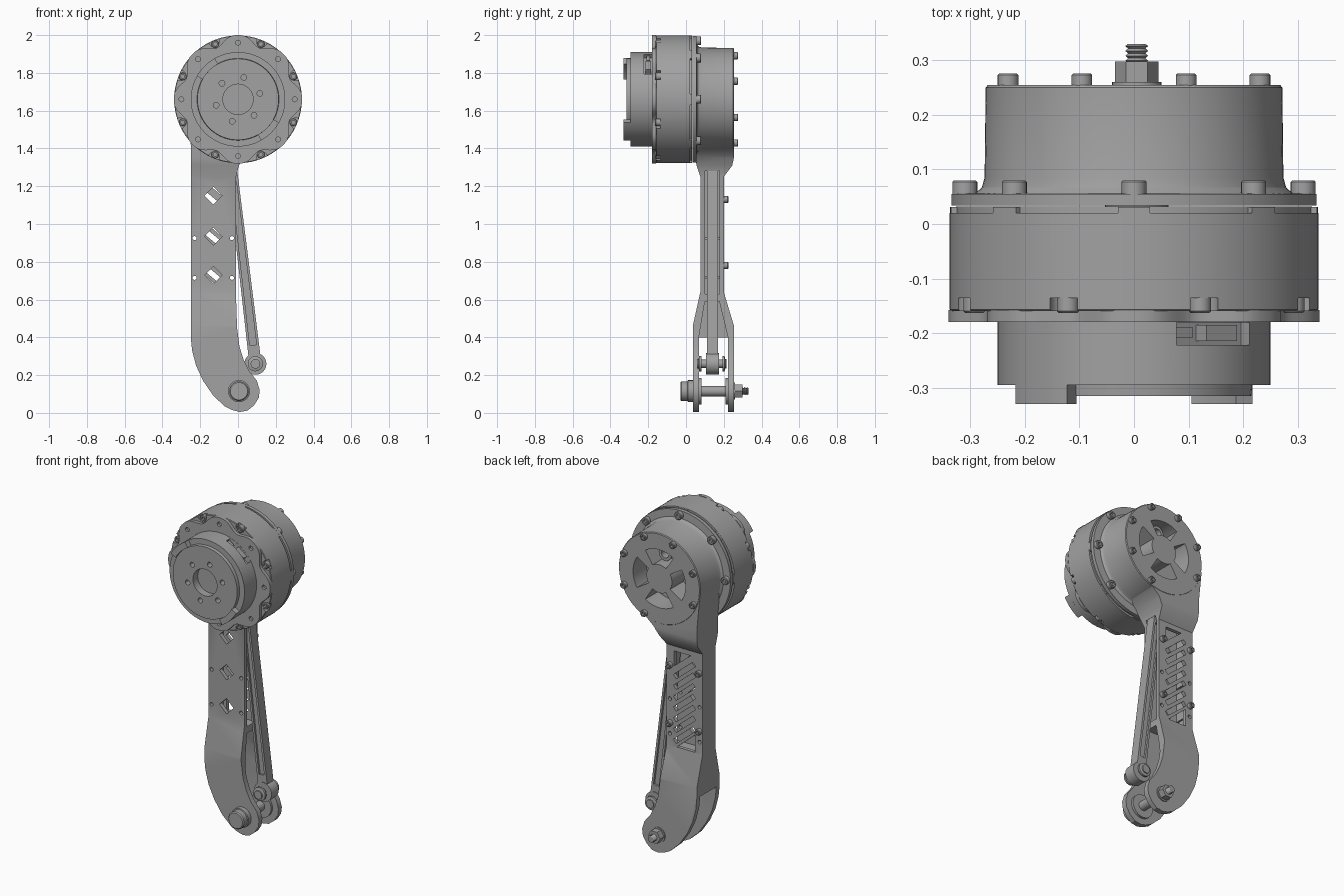
import bpy, bmesh, math
from mathutils import Vector

ZC = 1.66                      # height of the motor axis
TAU = 2 * math.pi

cube = bpy.data.objects.get("Cube")
if cube:
    bpy.data.objects.remove(cube, do_unlink=True)

grey = bpy.data.materials.new("machined grey")
grey.use_nodes = True
COLOR = (0.36, 0.36, 0.36, 1)
grey.diffuse_color = COLOR
grey.node_tree.nodes["Principled BSDF"].inputs["Base Color"].default_value = COLOR


def make(name, bm):
    bmesh.ops.recalc_face_normals(bm, faces=bm.faces)
    mesh = bpy.data.meshes.new(name)
    bm.to_mesh(mesh)
    bm.free()
    mesh.materials.append(grey)
    ob = bpy.data.objects.new(name, mesh)
    bpy.context.scene.collection.objects.link(ob)
    return ob


def prism(name, pts, lo, hi, axis="y"):
    """Extrude an outline: (x, z) along y, or (y, z) along x."""
    bm = bmesh.new()
    place = (lambda p, d: (p[0], d, p[1])) if axis == "y" else (lambda p, d: (d, p[0], p[1]))
    a = [bm.verts.new(place(p, lo)) for p in pts]
    b = [bm.verts.new(place(p, hi)) for p in pts]
    bm.faces.new(a)
    bm.faces.new(b[::-1])
    for i in range(len(pts)):
        j = (i + 1) % len(pts)
        bm.faces.new((a[i], a[j], b[j], b[i]))
    return make(name, bm)


def ring_pts(x, z, r, n, turn=0):
    return [(x + r * math.cos(TAU * i / n + turn), z + r * math.sin(TAU * i / n + turn)) for i in range(n)]


def cyl(name, x, z, r, y0, y1, n=32):
    return prism(name, ring_pts(x, z, r, n), y0, y1)


def rect(cx, cz, w, h, deg):
    c, s = math.cos(math.radians(deg)), math.sin(math.radians(deg))
    return [(cx + u * c - v * s, cz + u * s + v * c)
            for u, v in ((-w / 2, -h / 2), (w / 2, -h / 2), (w / 2, h / 2), (-w / 2, h / 2))]


def lathe(name, profile, x=0, z=ZC, n=96):
    """Spin an (r, y) profile that starts and ends on the axis."""
    bm = bmesh.new()
    vs = [bm.verts.new((x + r, y, z)) for r, y in profile]
    edges = [bm.edges.new(p) for p in zip(vs, vs[1:])]
    bmesh.ops.spin(bm, geom=vs + edges, cent=(x, 0, z), axis=(0, 1, 0), angle=TAU, steps=n)
    bmesh.ops.remove_doubles(bm, verts=bm.verts, dist=1e-5)
    return make(name, bm)


def sector(name, mid, half, r0, r1, y0, y1, n=14):
    arc = [math.radians(mid - half + 2 * half * i / n) for i in range(n + 1)]
    pts = [(r1 * math.cos(a), ZC + r1 * math.sin(a)) for a in arc]
    pts += [(r0 * math.cos(a), ZC + r0 * math.sin(a)) for a in reversed(arc)]
    return prism(name, pts, y0, y1)


def boolean(target, tools, op="DIFFERENCE"):
    for tool in tools:
        mod = target.modifiers.new("cut", "BOOLEAN")
        mod.operation, mod.solver, mod.object = op, "EXACT", tool
        with bpy.context.temp_override(object=target, active_object=target, selected_objects=[target]):
            bpy.ops.object.modifier_apply(modifier=mod.name)
        bpy.data.objects.remove(tool, do_unlink=True)


def around(r, deg):
    return r * math.cos(math.radians(deg)), ZC + r * math.sin(math.radians(deg))


def screw(name, x, z, r, y0, y1):
    """Socket head screw whose open end is y1."""
    d = 1 if y1 > y0 else -1
    lathe(name, [(0, y0), (r, y0), (r, y1 - d * .003), (r - .003, y1), (r * .5, y1),
                 (r * .5, y1 - d * .012), (0, y1 - d * .012)], x, z, 20)


# Motor drum with pockets for the front screws
drum = lathe("motor_drum", [(0, -.16), (.335, -.16), (.338, -.157), (.338, .02), (.326, .02),
                            (.326, .032), (0, .032)])
odd = [22.5 + 45 * k for k in range(8)]
even = [45 * k for k in range(8)]
boolean(drum, [cyl("pocket", *around(.33, a), .028, -.2, -.136, 20) for a in odd])
for a in odd:
    screw("front_screw", *around(.317, a), .02, -.13, -.163)
for a in even:
    sector("drum_tab", a, 5, .3, .337, .015, .031, 4)

# Scalloped front flange with eight holes
outline = []
for i in range(192):
    t = TAU * i / 192
    r = .34 - .045 * (.5 - .5 * math.cos(8 * t)) ** 1.5
    outline.append((r * math.cos(t), ZC + r * math.sin(t)))
flange = prism("front_flange", outline, -.18, -.158)
boolean(flange, [cyl("hole", *around(.3, a), .013, -.2, -.165, 16) for a in even])

# Output body: bore, bolt circle and connector recess
body = lathe("output_body", [(0, -.15), (.25, -.15), (.25, -.295), (.217, -.295), (.215, -.315),
                             (.08, -.315), (.08, -.27), (0, -.27)])
cuts = [cyl("hole", *around(.12, 15 + 60 * k), .015, -.34, -.28, 16) for k in range(6)]
cuts.append(prism("recess", rect(*around(.24, 52), .06, .17, 52), -.222, -.181))
boolean(body, cuts)
prism("connector_shell", rect(*around(.222, 48), .04, .07, 52), -.215, -.185)
prism("connector_plug", rect(*around(.222, 68), .03, .04, 52), -.208, -.19)
for a in (135, 315):
    sector("output_tab", a, 15.5, .215, .25, -.33, -.29)

# Arm: front outline intersected with side outline
front = [(-.27, 1.62), (-.25, 1.42), (-.25, .4), (-.243, .33), (-.222, .25), (-.185, .17), (-.13, .09),
         (-.07, .035), (-.03, .015), (.01, .005), (.05, .012), (.085, .04), (.11, .08), (.115, .12),
         (.1, .17), (.06, .22), (.03, .28), (.008, .35), (-.005, .45), (-.01, .6), (-.01, 1.25),
         (.005, 1.31), (.035, 1.36), (.08, 1.4), (.17, 1.45), (.12, 1.47), (0, 1.44), (-.12, 1.48), (-.2, 1.58)]
side = [(.05, 1.7), (.05, 1.35), (.056, 1.31), (.076, 1.25), (.076, .64), (.036, .46), (.036, -.1),
        (.254, -.1), (.254, .46), (.2, .64), (.2, 1.25), (.245, 1.31), (.2535, 1.35), (.2535, 1.7)]
arm = prism("arm", front, 0, .3)
boolean(arm, [prism("side", side, -.4, .4, "x")], "INTERSECT")
inner = [(.068, .4), (.1, .6), (.178, .6), (.222, .4)]
cuts = [
    prism("fork_gap", [(.068, -.1), (.222, -.1), (.222, .4), (.068, .4)], -.5, .5, "x"),
    prism("fork_pocket", inner[:1] + [(.1, .59), (.176, .59)] + inner[3:], -.15, .5, "x"),
    prism("channel", [(.1, .63), (.178, .63), (.178, 1.28), (.1, 1.28)], -.22, .5, "x"),
    prism("low_gap", [(-.2, .75), (-.2, .645), (-.08, .645)], .15, .3),
    prism("high_gap", [(-.06, 1.22), (-.17, 1.22), (-.06, 1.13)], .15, .3)]
cuts += [prism("diamond", rect(-.13, z, .066, .066, 45), 0, .15) for z in (.73, .935, 1.15)]
cuts += [prism("slot", rect(-.13, .73 + .065 * k, .17, .028, -40), .15, .3) for k in range(7)]
cuts += [cyl("pin_hole", x, z, .011, 0, .3, 12) for x in (-.23, -.032) for z in (.715, .925)]
boolean(arm, cuts)
for x in (-.23, -.035):
    for z in (.78, 1.13):
        screw("arm_screw", x, z, .018, .195, .224)

# Rear housing with kidney windows
housing = lathe("rear_housing", [(0, .034), (.335, .034), (.335, .055), (.29, .057), (.279, .067), (.274, .085),
                                 (.272, .25), (.268, .255), (0, .255)])
boolean(housing, [sector("window", a, 32, .085, .175, .13, .3) for a in (0, 90, 180, 270)])
ring = cyl("inner_ring", *around(.13, 90), .042, .125, .2)
boolean(ring, [cyl("bore", *around(.13, 90), .025, .1, .25)])
for a in even:
    screw("flange_screw", *around(.31, a), .023, .05, .08)
for a in odd:
    if a not in (247.5,):
        screw("rear_screw", *around(.25, a), .019, .25, .276)

# Push rod: tapered bar with grooves, eye and pin
top, low = Vector((-.03, 1.29)), Vector((.092, .26))
along = (low - top).normalized()
across = Vector((-along.y, along.x))


def bar(w0, w1, start, end):
    a, b = top + along * start, low - along * end
    return [tuple(p) for p in (a - across * w0, a + across * w0, b + across * w1, b - across * w1)]


rod = prism("push_rod", bar(.025, .032, 0, .02), .11, .17)
boolean(rod, [prism("groove", bar(.013, .018, .05, .1), y, y + .03) for y in (.092, .158)])
cyl("rod_eye", low.x, low.y, .058, .106, .174, 40)
lathe("rod_pin", [(0, .058), (.025, .058), (.025, .066), (.04, .07), (.04, .082), (.022, .082), (.022, .192),
                  (.04, .192), (.04, .204), (.025, .208), (.025, .214), (0, .214)], low.x, low.y, 32)

# Fork axle: head, bosses, nut and threaded end
AX, AZ = .005, .115
lathe("axle_bolt", [(0, -.03), (.046, -.03), (.052, -.024), (.052, .008), (.058, .01), (.058, .036),
                    (.028, .036), (.028, .25), (0, .25)], AX, AZ, 40)
for y in (.066, .208):
    cyl("axle_boss", AX, AZ, .07, y, y + .016, 40)
cyl("axle_washer", AX, AZ, .045, .25, .26, 32)
cyl("axle_nut", AX, AZ, .04, .258, .298, 6)
thread = [(0, .29)]
for k in range(4):
    thread += [(.016, .295 + .009 * k), (.021, .2995 + .009 * k)]
lathe("axle_thread", thread + [(.016, .33), (0, .33)], AX, AZ, 20)

# Smooth round surfaces, keep machined edges sharp
bpy.ops.object.select_all(action="DESELECT")
for ob in bpy.context.scene.objects:
    if ob.type == "MESH":
        ob.select_set(True)
        bpy.context.view_layer.objects.active = ob
bpy.ops.object.shade_smooth_by_angle(angle=math.radians(28))
